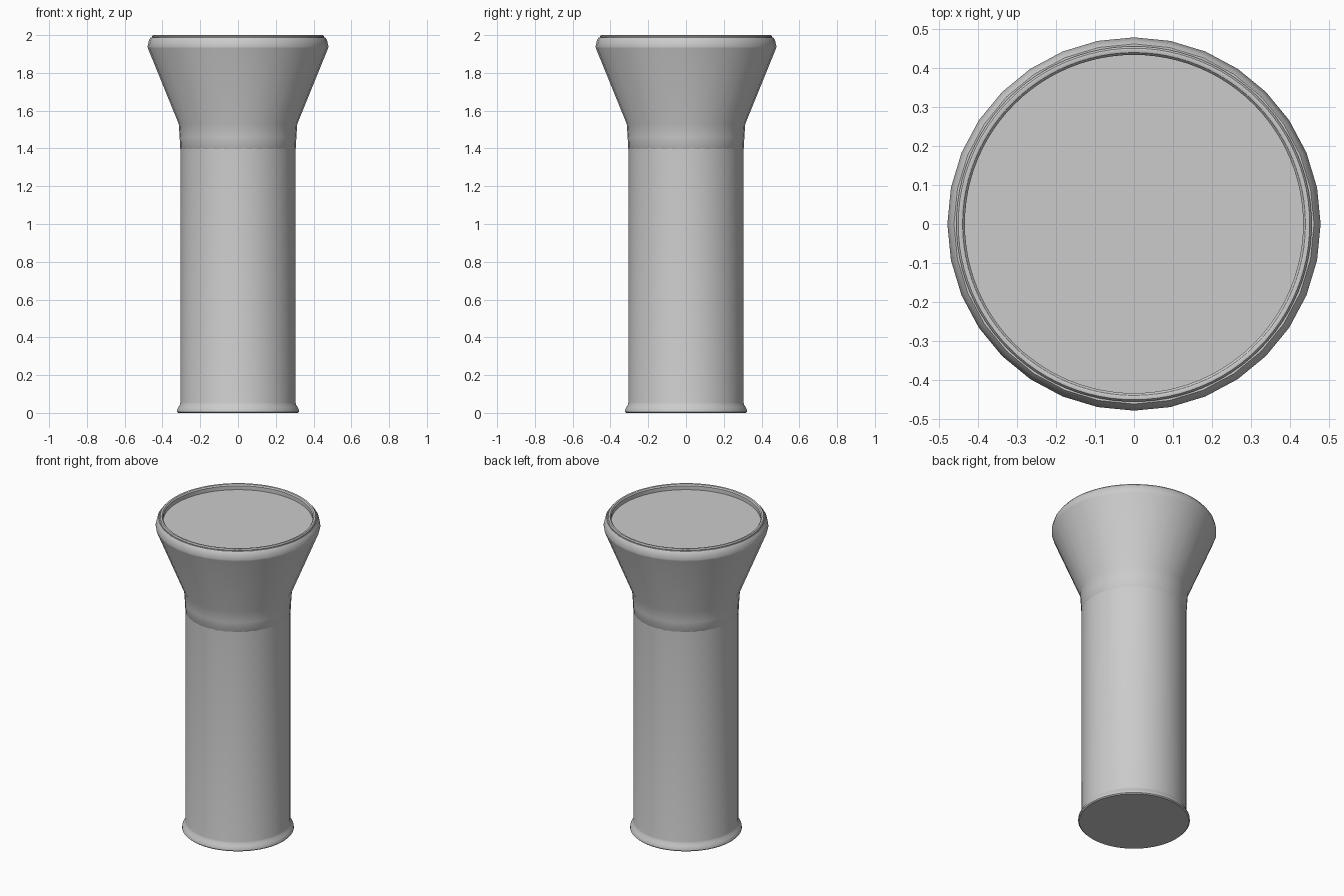
import bpy, bmesh, math

if "Cube" in bpy.data.objects:
    bpy.data.objects.remove(bpy.data.objects["Cube"])


def lathe(name, profile, sides, closed=False):
    """Revolve (radius, z) points around z; radius 0 becomes a pole."""
    bm = bmesh.new()
    rings = []
    for r, z in profile:
        if r == 0:
            rings.append([bm.verts.new((0, 0, z))] * sides)
        else:
            rings.append([bm.verts.new((r * math.cos(2 * math.pi * i / sides),
                                        r * math.sin(2 * math.pi * i / sides), z))
                          for i in range(sides)])
    pairs = list(zip(rings, rings[1:]))
    if closed:
        pairs.append((rings[-1], rings[0]))
    for a, b in pairs:
        for i in range(sides):
            j = (i + 1) % sides
            bm.faces.new(list(dict.fromkeys((a[i], a[j], b[j], b[i]))))
    bmesh.ops.recalc_face_normals(bm, faces=bm.faces)
    mesh = bpy.data.meshes.new(name)
    bm.to_mesh(mesh)
    bm.free()
    obj = bpy.data.objects.new(name, mesh)
    bpy.context.collection.objects.link(obj)
    bpy.ops.object.select_all(action='DESELECT')
    obj.select_set(True)
    bpy.context.view_layer.objects.active = obj
    bpy.ops.object.shade_smooth_by_angle(angle=math.radians(30))
    return obj


# Straight handle with a small flared foot
lathe("handle", [(0, 0), (0.318, 0), (0.324, 0.006), (0.323, 0.016),
                 (0.316, 0.03), (0.307, 0.044), (0.304, 0.055),
                 (0.304, 1.5), (0, 1.5)], 96)

# Conical head: 32-sided collar, cone and bevelled lip
lathe("head", [(0.300, 1.39), (0.306, 1.40), (0.309, 1.46), (0.314, 1.53),
               (0.477, 1.93), (0.479, 1.94), (0.471, 1.975), (0.462, 1.987),
               (0.445, 1.987), (0.445, 1.93), (0.300, 1.55)], 32, closed=True)

# Round bezel ring seated in the lip
lathe("bezel", [(0.456, 1.94), (0.456, 1.992), (0.451, 1.999), (0.446, 2.0),
                (0.440, 1.998), (0.434, 1.99), (0.434, 1.94)], 96, closed=True)

# Flat lens recessed inside the bezel
lathe("lens", [(0, 1.965), (0.437, 1.965), (0.437, 1.945), (0, 1.945)], 96)
